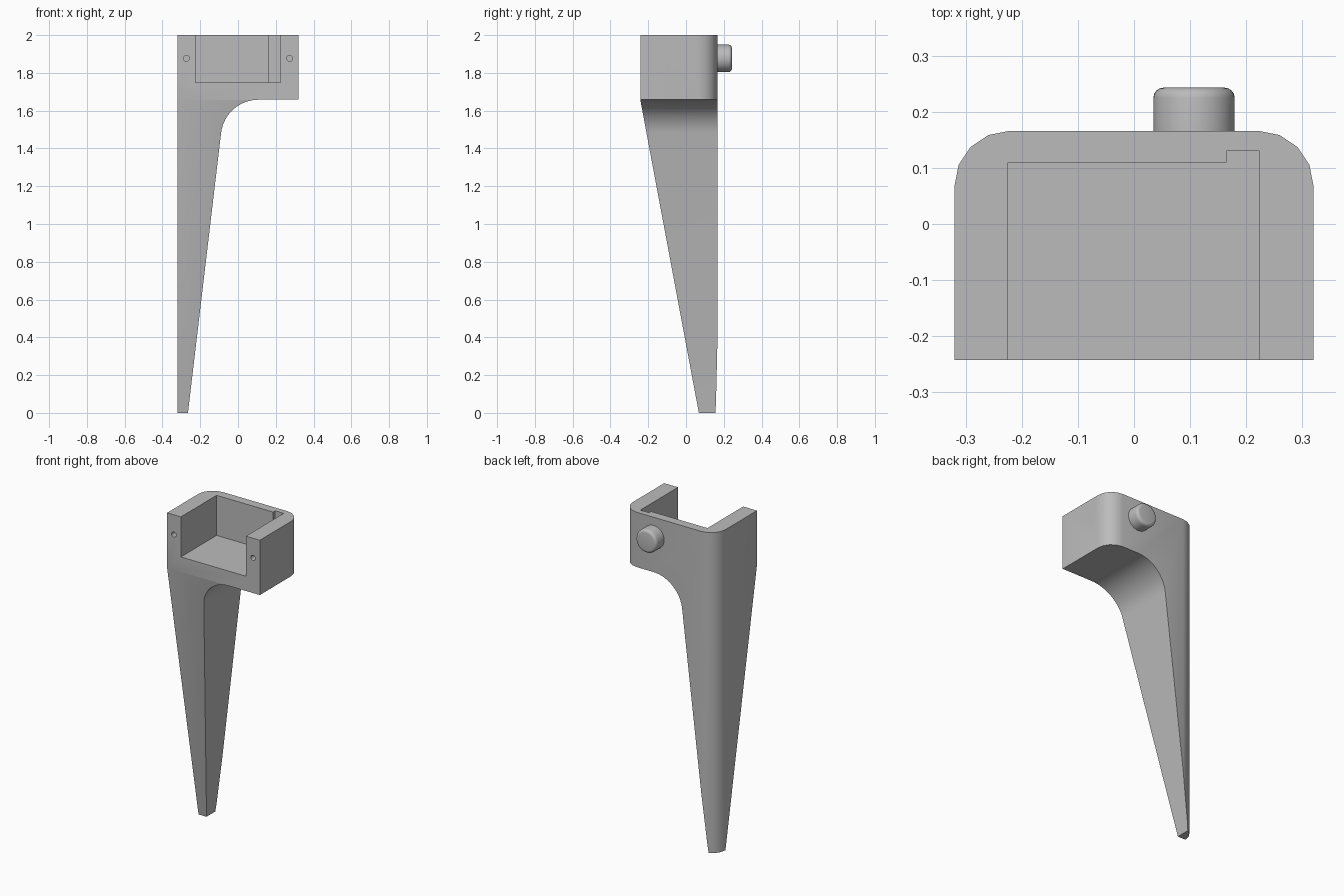
import bpy, bmesh, math
from mathutils import Matrix, Vector

cube = bpy.data.objects.get("Cube")
if cube:
    bpy.data.objects.remove(cube, do_unlink=True)

grey = bpy.data.materials.new("plain grey")
grey.use_nodes = True
colour = (0.5, 0.5, 0.5, 1)
grey.diffuse_color = colour
grey.node_tree.nodes["Principled BSDF"].inputs["Base Color"].default_value = colour


def finish(name, bm):
    bmesh.ops.recalc_face_normals(bm, faces=bm.faces)
    mesh = bpy.data.meshes.new(name)
    bm.to_mesh(mesh)
    bm.free()
    mesh.materials.append(grey)
    obj = bpy.data.objects.new(name, mesh)
    bpy.context.collection.objects.link(obj)
    return obj


def prism(name, points, axis, low, high):
    """Extrude a flat outline along one axis, from low to high."""
    bm = bmesh.new()
    verts = []
    for p in points:
        co = list(p)
        co.insert(axis, low)
        verts.append(bm.verts.new(co))
    face = bm.faces.new(verts)
    top = bmesh.ops.extrude_face_region(bm, geom=[face])["geom"]
    move = Vector((0, 0, 0))
    move[axis] = high - low
    bmesh.ops.translate(bm, vec=move, verts=[v for v in top if isinstance(v, bmesh.types.BMVert)])
    return finish(name, bm)


def cylinder(name, x, y, z, radius, depth, sides):
    bm = bmesh.new()
    bmesh.ops.create_cone(bm, cap_ends=True, segments=sides, radius1=radius, radius2=radius,
                          depth=depth, matrix=Matrix.Translation((x, y, z)) @ Matrix.Rotation(math.pi / 2, 4, "X"))
    return finish(name, bm)


def select(obj):
    bpy.ops.object.select_all(action="DESELECT")
    obj.select_set(True)
    bpy.context.view_layer.objects.active = obj


def combine(obj, tool, operation):
    mod = obj.modifiers.new("cut", "BOOLEAN")
    mod.operation, mod.object, mod.solver = operation, tool, "EXACT"
    select(obj)
    bpy.ops.object.modifier_apply(modifier=mod.name)
    bpy.data.objects.remove(tool, do_unlink=True)


def arc(cx, cy, rx, ry, start, end, steps):
    angles = [math.radians(start + (end - start) * i / steps) for i in range(steps + 1)]
    return [(cx + rx * math.cos(a), cy + ry * math.sin(a)) for a in angles]


half, front, back, ledge = 0.32, -0.242, 0.166, 1.658

# Leg and bracket: front outline with a fillet under the bracket
outline = [(-half, 0), (-0.265, 0)]
outline += arc(0.109, ledge - 0.2, 0.2, 0.2, 173.3, 90, 16)
outline += [(half, ledge), (half, 2), (-half, 2)]
body = prism("leg_bracket", outline, 1, -0.3, 0.3)

# Rounded rear corners
plan = [(-half, front), (half, front)]
plan += arc(half - 0.098, back - 0.098, 0.098, 0.098, 0, 90, 4)
plan += arc(-half + 0.098, back - 0.098, 0.098, 0.098, 90, 180, 4)
combine(body, prism("plan_cutter", plan, 2, -0.1, 2.1), "INTERSECT")

# Sloping front of the leg
slope = [(front, ledge), (0.068, 0), (0.068, -0.1), (-0.5, -0.1), (-0.5, ledge)]
combine(body, prism("slope_cutter", slope, 0, -0.5, 0.5), "DIFFERENCE")

# Socket, open at the top and front, with a notch in its back wall
socket = [(-0.225, -0.4), (0.224, -0.4), (0.224, 0.13), (0.165, 0.13), (0.165, 0.11), (-0.225, 0.11)]
combine(body, prism("socket_cutter", socket, 2, 1.75, 2.2), "DIFFERENCE")

# Screw holes in the front of both side walls
for x in (-0.273, 0.273):
    combine(body, cylinder("hole_cutter", x, front, 1.877, 0.016, 0.24, 20), "DIFFERENCE")

# Round knob on the back, with a softened rim
knob = cylinder("back_knob", 0.107, 0.192, 1.877, 0.0725, 0.102, 40)
bm = bmesh.new()
bm.from_mesh(knob.data)
rim = [e for e in bm.edges if all(v.co.y > 0.22 for v in e.verts)]
bmesh.ops.bevel(bm, geom=rim, offset=0.018, segments=4, profile=0.5, affect="EDGES")
bm.to_mesh(knob.data)
bm.free()

for obj in (body, knob):
    select(obj)
    bpy.ops.object.shade_smooth_by_angle(angle=math.radians(30))
